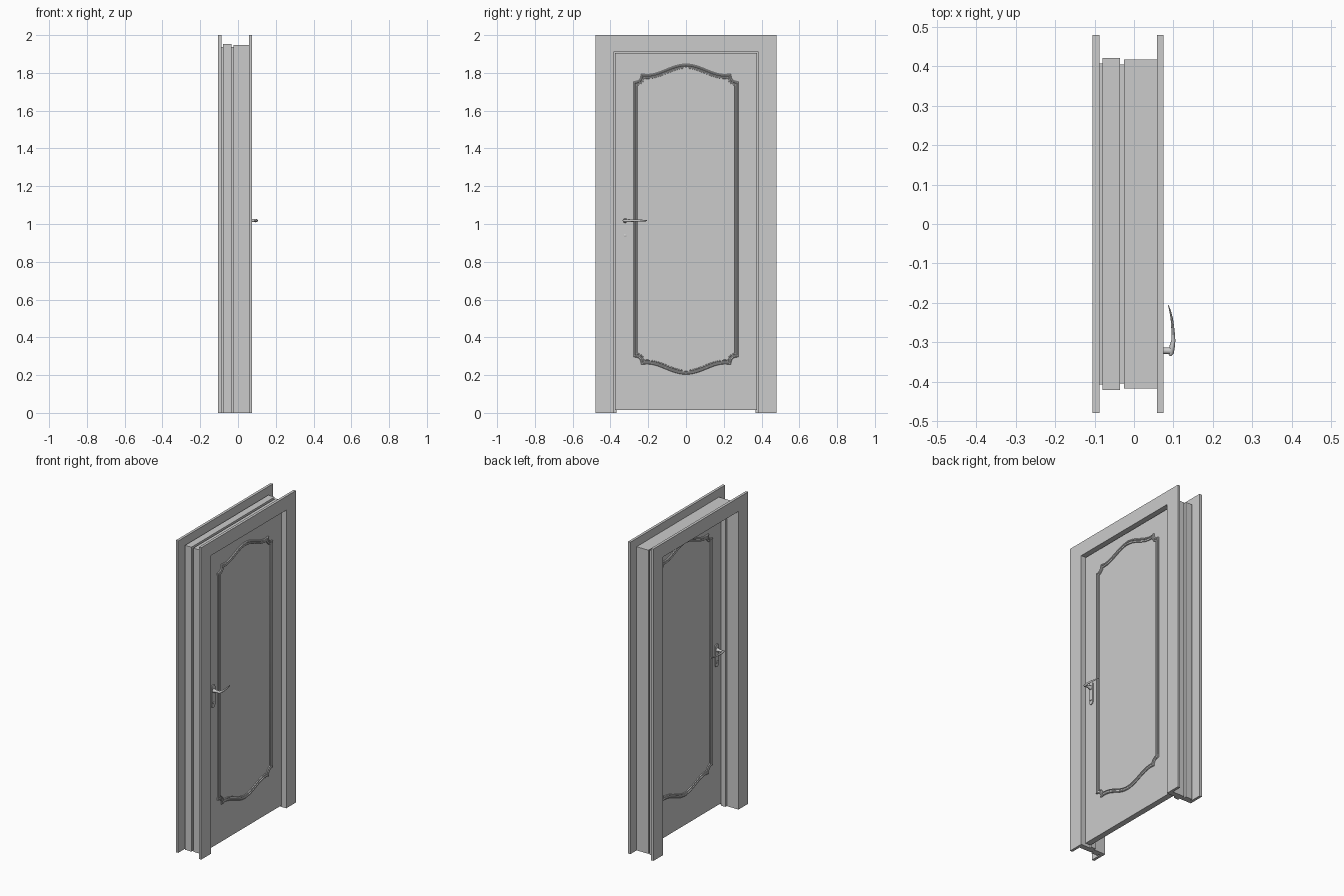
import bpy, bmesh, math
from mathutils import Vector

cube = bpy.data.objects.get("Cube")
if cube:
    bpy.data.objects.remove(cube, do_unlink=True)

GREY = (0.6, 0.6, 0.6, 1)
mat = bpy.data.materials.new("plain_grey")
mat.use_nodes = True
mat.diffuse_color = GREY
mat.node_tree.nodes["Principled BSDF"].inputs["Base Color"].default_value = GREY

FRONT_X, BACK_X = 0.047, 0.010      # the two faces of the door leaf
MID_Z = 1.025                       # centre height of the moulded panel


def finish(name, bm, smooth=False):
    bmesh.ops.recalc_face_normals(bm, faces=bm.faces)
    mesh = bpy.data.meshes.new(name)
    bm.to_mesh(mesh)
    bm.free()
    mesh.materials.append(mat)
    obj = bpy.data.objects.new(name, mesh)
    bpy.context.collection.objects.link(obj)
    if smooth:
        bpy.ops.object.select_all(action='DESELECT')
        obj.select_set(True)
        bpy.context.view_layer.objects.active = obj
        bpy.ops.object.shade_smooth_by_angle(angle=math.radians(40))
    return obj


def prism(name, outline, x0, x1, smooth=False):
    """Extrude a (y, z) outline along x."""
    bm = bmesh.new()
    face = bm.faces.new([bm.verts.new((x0, y, z)) for y, z in outline])
    out = bmesh.ops.extrude_face_region(bm, geom=[face])["geom"]
    verts = [v for v in out if isinstance(v, bmesh.types.BMVert)]
    bmesh.ops.translate(bm, verts=verts, vec=(x1 - x0, 0, 0))
    return finish(name, bm, smooth)


def arch(name, x0, x1, inner, inner_top, outer, outer_top):
    """Door-shaped surround: two legs and a head, open at the floor."""
    half = [(outer, 0), (outer, outer_top)]
    hole = [(inner, inner_top), (inner, 0)]
    left = half + [(-y, z) for y, z in reversed(half)]
    right = [(-y, z) for y, z in reversed(hole)] + hole
    return prism(name, left + right, x0, x1)


def loft(name, rings, closed=False, smooth=True):
    """Skin a list of vertex rings."""
    bm = bmesh.new()
    rows = [[bm.verts.new(p) for p in ring] for ring in rings]
    n = len(rows[0])
    pairs = list(zip(rows, rows[1:])) + ([(rows[-1], rows[0])] if closed else [])
    for a, b in pairs:
        for i in range(n):
            j = (i + 1) % n
            bm.faces.new((a[i], a[j], b[j], b[i]))
    if not closed:
        bm.faces.new(rows[0])
        bm.faces.new(rows[-1])
    return finish(name, bm, smooth)


# Casings on both sides of the wall
arch("front_casing", 0.058, 0.075, 0.382, 1.912, 0.48, 2.0)
arch("back_casing", -0.105, -0.088, 0.382, 1.912, 0.48, 2.0)

# Jamb built from stepped layers, with a stop behind the leaf
arch("back_jamb_groove", -0.088, -0.08, 0.382, 1.912, 0.407, 1.938)
arch("back_jamb", -0.08, -0.035, 0.382, 1.912, 0.422, 1.952)
arch("middle_jamb_groove", -0.035, -0.025, 0.382, 1.912, 0.405, 1.938)
arch("front_jamb", -0.025, 0.058, 0.382, 1.912, 0.417, 1.947)
arch("door_stop", -0.022, 0.009, 0.368, 1.898, 0.39, 1.92)

# Door leaf
leaf_w = 0.376
prism("door_leaf", [(-leaf_w, 0.015), (leaf_w, 0.015), (leaf_w, 1.906), (-leaf_w, 1.906)],
      BACK_X, FRONT_X)


# Panel moulding path: straight sides, scooped corners, curved ends
def moulding_path():
    quarter = [(0.265, 0.708)]
    for i in range(7):
        a = math.radians(270 - 15 * i)
        quarter.append((0.266 + 0.038 * math.cos(a), 0.757 + 0.038 * math.sin(a)))
    for i in range(13):
        y = 0.208 * (1 - i / 12)
        quarter.append((y, 0.755 + 0.0275 * (1 + math.cos(math.pi * y / 0.208))))
    top = quarter + [(-y, z) for y, z in reversed(quarter[:-1])]
    return [Vector(p) for p in top + [(-y, -z) for y, z in top]]


def moulding(name, face_x, side):
    path = moulding_path()
    profile = [(0.012, -0.002), (0.012, 0.004), (0.008, 0.008), (0.003, 0.007),
               (0, 0.003), (-0.005, 0.003), (-0.007, 0.006), (-0.011, 0.006), (-0.012, -0.002)]
    rings = []
    for i, p in enumerate(path):
        a = (p - path[i - 1]).normalized()
        b = (path[(i + 1) % len(path)] - p).normalized()
        na, nb = Vector((a.y, -a.x)), Vector((b.y, -b.x))
        n = (na + nb).normalized()
        n /= max(n.dot(na), 0.75)
        rings.append([(face_x + side * h, p.x + n.x * o, MID_Z + p.y + n.y * o)
                      for o, h in profile])
    loft(name, rings, closed=True)


# Handle set: back plate, collar, spindle, tapered lever and lock cylinder
def capsule(y, z0, z1, r, steps=10):
    pts = []
    for z, start in ((z1, 0), (z0, math.pi)):
        for i in range(steps + 1):
            a = start + math.pi * i / steps
            pts.append((y + r * math.cos(a), z + r * math.sin(a)))
    return pts


def turned(name, face_x, side, y, z, profile, n=20):
    """Round part along x from (offset, radius) pairs."""
    loft(name, [[(face_x + side * d,
                  y + r * math.cos(2 * math.pi * i / n),
                  z + r * math.sin(2 * math.pi * i / n)) for i in range(n)]
                for d, r in profile])


def handle(prefix, face_x, side):
    y, z = -0.322, 1.018
    prism(prefix + "_handle_plate", capsule(y, 0.925, 1.04, 0.016),
          face_x, face_x + side * 0.006, True)
    turned(prefix + "_handle_spindle", face_x, side, y, z,
           [(0, 0.012), (0.012, 0.012), (0.016, 0.009), (0.035, 0.008), (0.046, 0.009)])
    turned(prefix + "_lock_cylinder", face_x, side, y, 0.94,
           [(0, 0.008), (0.009, 0.008), (0.010, 0.006)])
    # (distance from leaf, y, depth radius, height radius)
    path = [(0.045, -0.335, 0.002, 0.003), (0.047, -0.329, 0.007, 0.007),
            (0.050, -0.310, 0.007, 0.008), (0.053, -0.295, 0.005, 0.007),
            (0.052, -0.270, 0.004, 0.006), (0.049, -0.240, 0.003, 0.005),
            (0.044, -0.218, 0.002, 0.004), (0.040, -0.206, 0.001, 0.003)]
    n = 12
    loft(prefix + "_lever",
         [[(face_x + side * (d + rx * math.cos(2 * math.pi * i / n)), ly,
            z + rz * math.sin(2 * math.pi * i / n)) for i in range(n)]
          for d, ly, rx, rz in path])


for label, fx, s in (("front", FRONT_X, 1), ("back", BACK_X, -1)):
    moulding(label + "_panel_moulding", fx, s)
    handle(label, fx, s)
